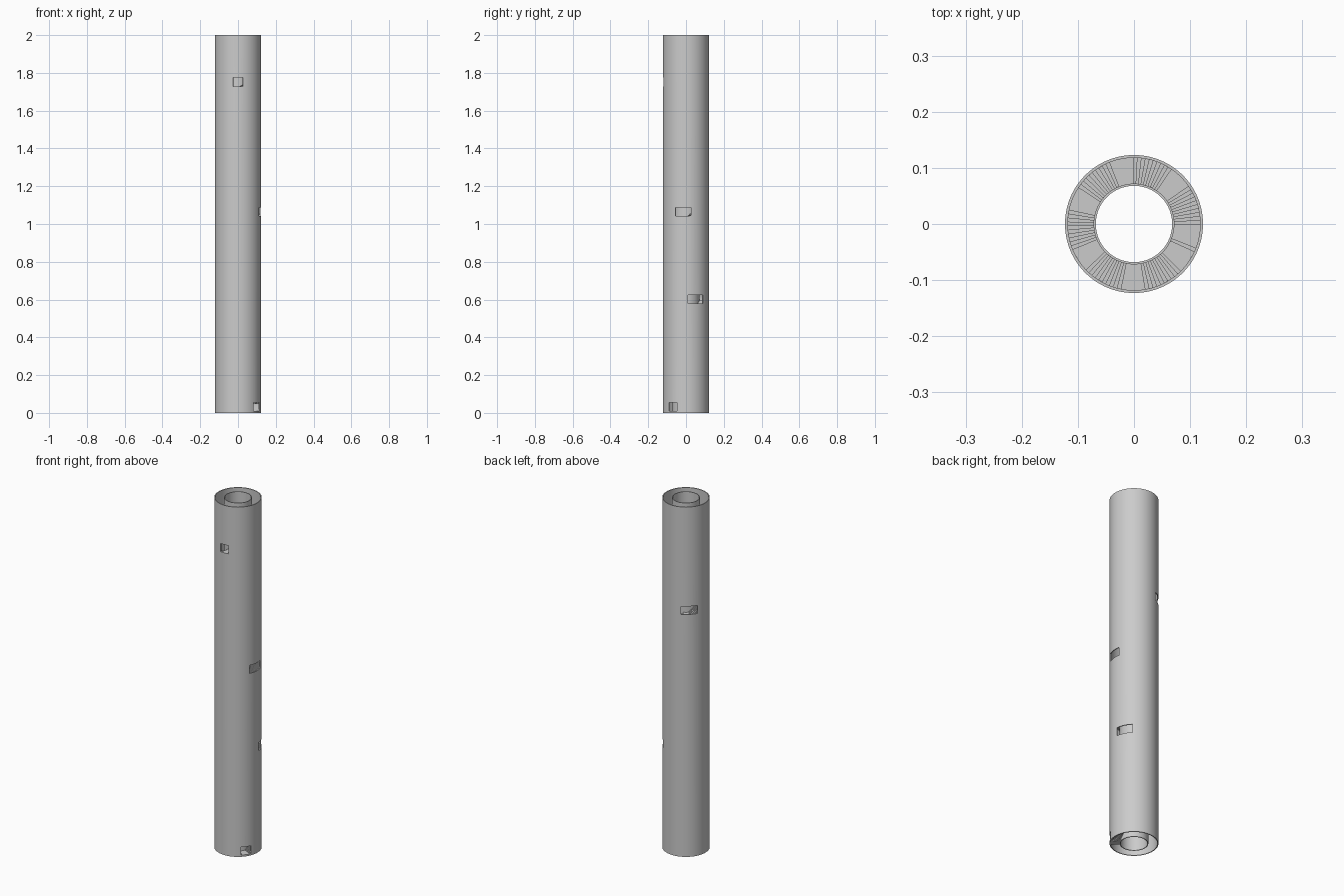
import bpy, bmesh, math

if "Cube" in bpy.data.objects:
    bpy.data.objects.remove(bpy.data.objects["Cube"])

H = 2.0
R_OUT, R_OUT_IN = 0.123, 0.118      # outer shell
R_CORE, R_CORE_IN = 0.072, 0.068    # hollow inner core
SEG = 96


def add_object(name, bm):
    bmesh.ops.recalc_face_normals(bm, faces=bm.faces)
    me = bpy.data.meshes.new(name)
    bm.to_mesh(me)
    bm.free()
    ob = bpy.data.objects.new(name, me)
    bpy.context.collection.objects.link(ob)
    return ob


def tube(name, r_out, r_in):
    bm = bmesh.new()
    rings = []
    for i in range(SEG):
        a = 2 * math.pi * i / SEG
        c, s = math.cos(a), math.sin(a)
        rings.append([bm.verts.new((r * c, r * s, z)) for r, z in
                      ((r_out, 0), (r_out, H), (r_in, H), (r_in, 0))])
    for i in range(SEG):
        p, q = rings[i], rings[(i + 1) % SEG]
        for k in range(4):
            bm.faces.new((p[k], q[k], q[(k + 1) % 4], p[(k + 1) % 4]))
    return add_object(name, bm)


def sector(bm, a0, a1, z0, z1, r0, r1, n=1):
    """Closed wedge of a ring, angles in degrees."""
    cols = []
    for i in range(n + 1):
        a = math.radians(a0 + (a1 - a0) * i / n)
        c, s = math.cos(a), math.sin(a)
        cols.append([bm.verts.new((r * c, r * s, z)) for r, z in
                     ((r0, z0), (r1, z0), (r1, z1), (r0, z1))])
    for p, q in zip(cols, cols[1:]):
        for k in range(4):
            bm.faces.new((p[k], q[k], q[(k + 1) % 4], p[(k + 1) % 4]))
    bm.faces.new(cols[0])
    bm.faces.new(cols[-1])


def smooth(ob):
    bpy.ops.object.select_all(action='DESELECT')
    ob.select_set(True)
    bpy.context.view_layer.objects.active = ob
    bpy.ops.object.shade_smooth_by_angle(angle=math.radians(30))


# Outer shell and inner core
shell = tube("outer_wall", R_OUT, R_OUT_IN)
core = tube("inner_core", R_CORE, R_CORE_IN)

# Door and window openings: centre angle, angular width, bottom, top
openings = [(-35, 25, 0.010, 0.055), (26, 41, 0.578, 0.625),
            (-7, 39, 1.042, 1.088), (133, 41, 1.385, 1.432),
            (-90, 24, 1.728, 1.775)]
bm = bmesh.new()
for a, w, z0, z1 in openings:
    sector(bm, a - w / 2, a + w / 2, z0, z1, 0.110, 0.135, 12)
cutter = add_object("opening_cutter", bm)
mod = shell.modifiers.new("openings", 'BOOLEAN')
mod.operation = 'DIFFERENCE'
mod.solver = 'EXACT'
mod.object = cutter
bpy.context.view_layer.objects.active = shell
bpy.ops.object.modifier_apply(modifier=mod.name)
bpy.data.objects.remove(cutter)

smooth(shell)
smooth(core)

# Spiral staircase: a landing every 56 degrees, ten steps between landings
PITCH, RISE, LANDING, STEPS, LEVELS = 56.0, 0.039, 21.0, 10, 46
THICK = 0.010
tread = (PITCH - LANDING) / STEPS
stairs = bmesh.new()
for i in range(LEVELS):
    mid, z = -35 + PITCH * i, 0.010 + RISE * i
    a = mid + LANDING / 2
    sector(stairs, mid - LANDING / 2, a, max(0, z - THICK), z,
           R_CORE, R_OUT_IN, 6)
    if i == LEVELS - 1:
        break
    for s in range(STEPS):
        zt = z + RISE * (s + 1) / (STEPS + 1)
        sector(stairs, a + s * tread, a + (s + 1) * tread,
               max(0, zt - THICK), zt, R_CORE, R_OUT_IN)
add_object("spiral_stairs", stairs)
